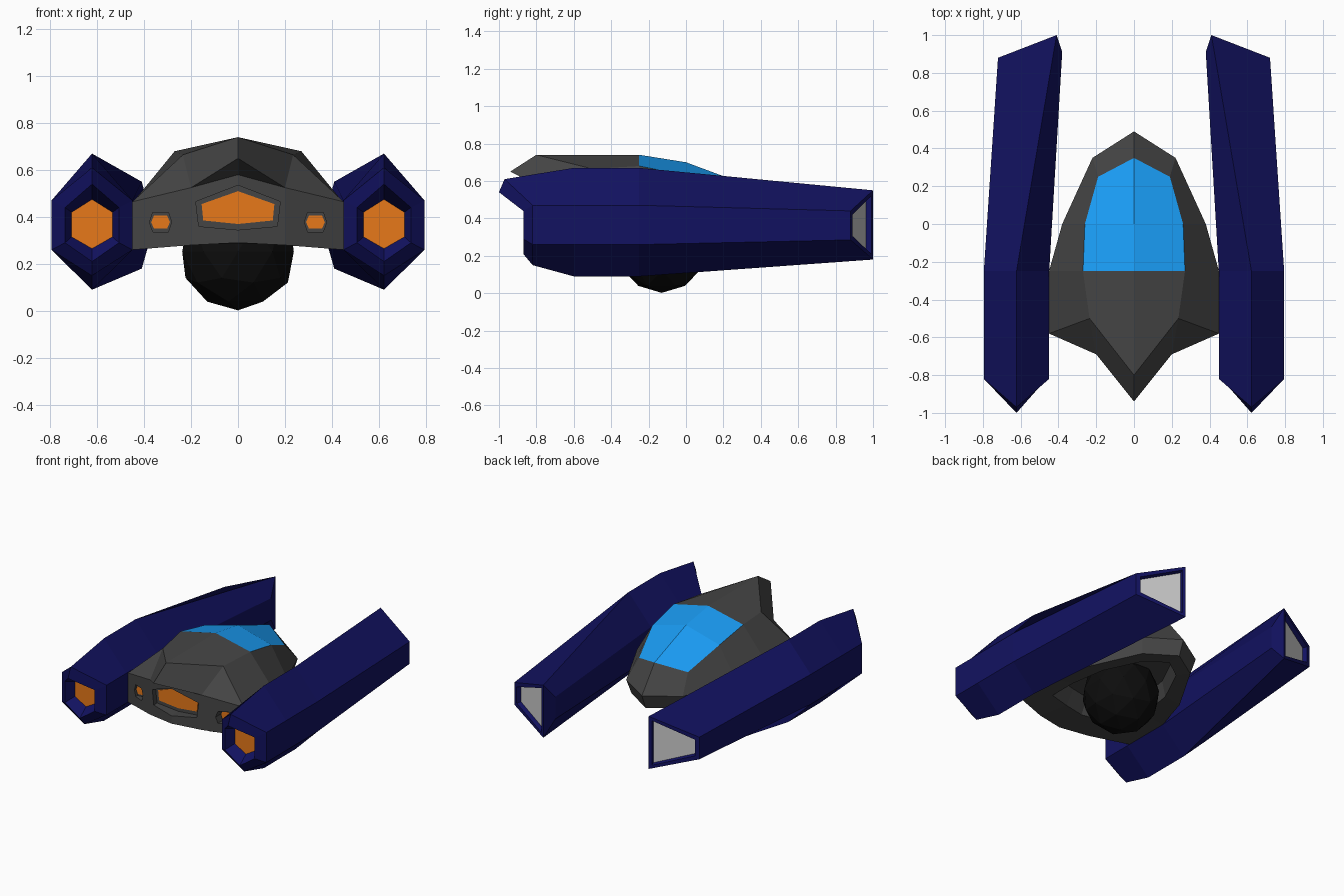
import bpy, bmesh

if "Cube" in bpy.data.objects:
    bpy.data.objects.remove(bpy.data.objects["Cube"])


def material(name, rgb):
    m = bpy.data.materials.new(name)
    m.diffuse_color = (*rgb, 1)
    m.use_nodes = True
    m.node_tree.nodes["Principled BSDF"].inputs["Base Color"].default_value = m.diffuse_color
    return m


NAVY = material("navy", (0.006, 0.006, 0.12))
ORANGE = material("orange_glow", (0.8, 0.19, 0.01))
DARK = material("dark_grey", (0.06, 0.06, 0.06))
BLUE = material("blue_glass", (0.01, 0.33, 0.9))
BLACK = material("black", (0.004, 0.004, 0.004))
LIGHT = material("light_grey", (0.7, 0.7, 0.7))


def finish(bm, name, mats):
    bmesh.ops.recalc_face_normals(bm, faces=bm.faces[:])
    me = bpy.data.meshes.new(name)
    bm.to_mesh(me)
    bm.free()
    for m in mats:
        me.materials.append(m)
    ob = bpy.data.objects.new(name, me)
    bpy.context.collection.objects.link(ob)
    return ob


def strip(bm, a, b, closed=True):
    n = len(a)
    for i in range(n if closed else n - 1):
        j = (i + 1) % n
        bm.faces.new((a[i], a[j], b[j], b[i]))


# Side nacelles: hexagonal loft, glowing front, recessed rear window
def hexagon(y, top, bottom, w, hi, lo, cx=0.622):
    """y = (top, corners, bottom); vertices run top, outer, bottom, inner."""
    return [(cx, y[0], top), (cx + w, y[1], hi), (cx + w, y[1], lo),
            (cx, y[2], bottom), (cx - w, y[1], lo), (cx - w, y[1], hi)]


def nacelle(name, side):
    rings = [
        hexagon((-0.80, -0.80, -0.80), 0.475, 0.265, 0.087, 0.42, 0.315),
        hexagon((-1.0, -0.87, -0.87), 0.54, 0.21, 0.115, 0.44, 0.29),
        hexagon((-0.97, -0.82, -0.82), 0.61, 0.15, 0.173, 0.47, 0.26),
        hexagon((-0.6, -0.6, -0.6), 0.67, 0.09, 0.173, 0.47, 0.26),
        hexagon((-0.25, -0.25, -0.25), 0.67, 0.09, 0.173, 0.47, 0.26),
        [(0.41, 1, 0.55), (0.72, 0.88, 0.44), (0.72, 0.88, 0.285),
         (0.41, 1, 0.18), (0.38, 0.91, 0.285), (0.38, 0.91, 0.44)],
    ]
    bm = bmesh.new()
    loops = [[bm.verts.new((side * x, y, z)) for x, y, z in r] for r in rings]
    for a, b in zip(loops, loops[1:]):
        strip(bm, a, b)
    bm.faces.new(loops[0]).material_index = 1
    e = loops[-1]
    window = bm.faces.new(e[0:4])
    bm.faces.new((e[0], e[3], e[4], e[5]))
    bmesh.ops.recalc_face_normals(bm, faces=bm.faces[:])
    bmesh.ops.inset_region(bm, faces=[window], thickness=0.035)
    bmesh.ops.inset_region(bm, faces=[window], thickness=0.006, depth=-0.03)
    window.material_index = 2
    finish(bm, name, [NAVY, ORANGE, LIGHT])


nacelle("right_nacelle", 1)
nacelle("left_nacelle", -1)

# Hull: half of the faceted shell, mirrored across x = 0
bm = bmesh.new()


def row(*pts):
    return [bm.verts.new(p) for p in pts]


ridge = row((0, -0.8, 0.74), (0, -0.25, 0.74), (0, 0, 0.70), (0, 0.35, 0.57))
shoulder = row((0.235, -0.5, 0.665), (0.27, -0.25, 0.68), (0.26, 0, 0.63), (0.19, 0.25, 0.515))
edge = row((0.45, -0.58, 0.465), (0.45, -0.25, 0.46), (0.38, 0, 0.43),
           (0.22, 0.35, 0.39), (0, 0.49, 0.39))
tip, brow, brow_mid = row((0, -0.94, 0.65), (0.2, -0.69, 0.525), (0, -0.74, 0.58))
base = row((0, -0.74, 0.29), (0.2, -0.69, 0.28), (0.45, -0.58, 0.26), (0.45, -0.25, 0.26),
           (0.38, 0, 0.27), (0.2, 0.32, 0.29), (0, 0.45, 0.29))
pocket = [(0, -0.52), (0.15, -0.49), (0.3, -0.45), (0.3, -0.25), (0.26, 0), (0.14, 0.25), (0, 0.35)]
rim = row(*[(x, y, 0.285) for x, y in pocket])
ceiling = row(*[(x * 0.9, y * 0.9, 0.39) for x, y in pocket])

strip(bm, ridge, shoulder, False)
bm.faces.ensure_lookup_table()
for f in bm.faces[1:3]:          # canopy glass
    f.material_index = 1
strip(bm, shoulder, edge[:4], False)
bm.faces.new((ridge[3], shoulder[3], edge[3], edge[4]))
strip(bm, edge, base[2:], False)
strip(bm, base, rim, False)
strip(bm, rim, ceiling, False)
bm.faces.new(ceiling)
for f in ((shoulder[0], edge[0], brow), (ridge[0], shoulder[0], brow, tip),
          (tip, brow, brow_mid), (brow_mid, brow, base[1], base[0]),
          (brow, edge[0], base[2], base[1])):
    bm.faces.new(f)
bmesh.ops.mirror(bm, geom=bm.verts[:] + bm.edges[:] + bm.faces[:], axis='X', merge_dist=0.0005)
bmesh.ops.remove_doubles(bm, verts=bm.verts[:], dist=0.0005)
hull = finish(bm, "hull", [DARK, BLUE])


# Front lights: recesses cut into the hull with glowing plates behind
def prism(name, outline, y0, y1, mat):
    bm = bmesh.new()
    a = [bm.verts.new((x, y0, z)) for x, z in outline]
    b = [bm.verts.new((x, y1, z)) for x, z in outline]
    strip(bm, a, b)
    bm.faces.new(a)
    bm.faces.new(b)
    return finish(bm, name, [mat])


def small_hex(cx, w, h):
    return [(cx - w, 0.378), (cx - w * 0.7, 0.378 + h), (cx + w * 0.7, 0.378 + h),
            (cx + w, 0.378), (cx + w * 0.7, 0.378 - h), (cx - w * 0.7, 0.378 - h)]


def wide(w1, w2, top, hi, lo, bottom):
    return [(-w1, hi), (0, top), (w1, hi), (w2, lo), (0, bottom), (-w2, lo)]


lights = [("center_light", wide(0.18, 0.167, 0.535, 0.465, 0.36, 0.345),
           wide(0.155, 0.148, 0.51, 0.455, 0.385, 0.37), -0.66)]
for side, cx in (("right", 0.33), ("left", -0.33)):
    lights.append((side + "_light", small_hex(cx, 0.047, 0.042), small_hex(cx, 0.04, 0.028), -0.595))

for name, frame, glow, back in lights:
    cutter = prism(name + "_cutter", frame, -1.1, back, DARK)
    cutter.hide_render = True
    mod = hull.modifiers.new("cut", 'BOOLEAN')
    mod.object = cutter
    mod.operation = 'DIFFERENCE'
    mod.solver = 'EXACT'
    bpy.context.view_layer.objects.active = hull
    bpy.ops.object.modifier_apply(modifier=mod.name)
    bpy.data.objects.remove(cutter)
    prism(name, glow, back - 0.006, back + 0.02, ORANGE)

# Belly ball
bm = bmesh.new()
bmesh.ops.create_icosphere(bm, subdivisions=2, radius=0.25)
bmesh.ops.translate(bm, verts=bm.verts[:], vec=(0, -0.13, 0.252))
finish(bm, "belly_ball", [BLACK])
